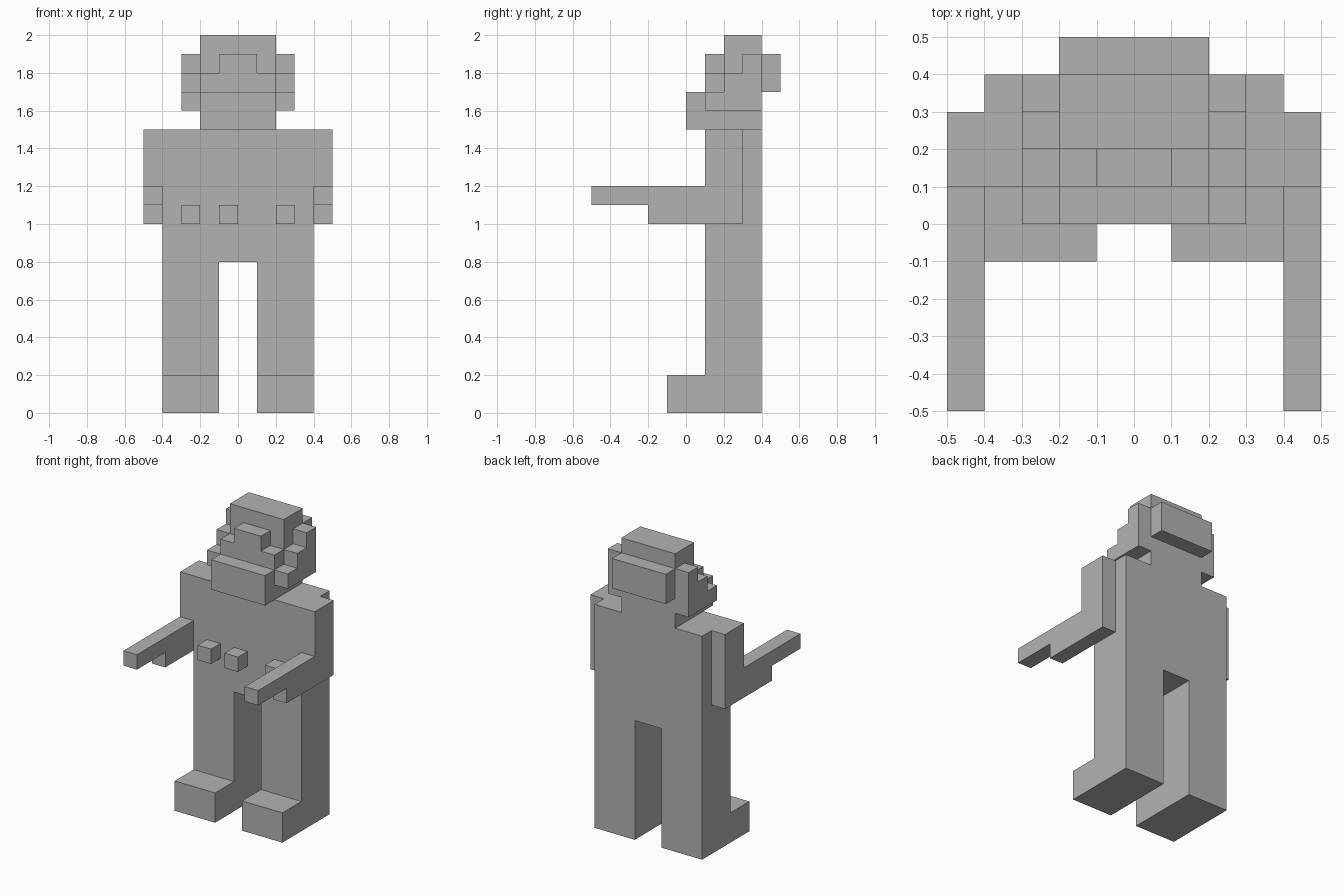
import bpy
import bmesh
from mathutils import Vector

default_cube = bpy.data.objects.get("Cube")
if default_cube:
    bpy.data.objects.remove(default_cube, do_unlink=True)

grey = bpy.data.materials.new("plain grey")
grey.use_nodes = True
grey.diffuse_color = (0.45, 0.45, 0.45, 1)
grey.node_tree.nodes["Principled BSDF"].inputs["Base Color"].default_value = (0.45, 0.45, 0.45, 1)


def extrude_profile(name, profile, axis, start, end):
    """Extrude a flat outline along x (points are y, z) or y (points are x, z)."""
    bm = bmesh.new()
    if axis == "x":
        corners = [Vector((start, a, z)) for a, z in profile]
        depth = Vector((end - start, 0, 0))
    else:
        corners = [Vector((a, start, z)) for a, z in profile]
        depth = Vector((0, end - start, 0))
    face = bm.faces.new([bm.verts.new(c) for c in corners])
    result = bmesh.ops.extrude_face_region(bm, geom=[face], use_keep_orig=True)
    moved = [g for g in result["geom"] if isinstance(g, bmesh.types.BMVert)]
    bmesh.ops.translate(bm, verts=moved, vec=depth)
    bmesh.ops.recalc_face_normals(bm, faces=bm.faces)
    mesh = bpy.data.meshes.new(name)
    bm.to_mesh(mesh)
    bm.free()
    mesh.materials.append(grey)
    obj = bpy.data.objects.new(name, mesh)
    bpy.context.collection.objects.link(obj)
    return obj


def box(name, x, y, z):
    outline = [(x[0], z[0]), (x[1], z[0]), (x[1], z[1]), (x[0], z[1])]
    return extrude_profile(name, outline, "y", *y)


# Torso and legs in one outline
half = [(0.1, 0.8), (0.1, 0), (0.4, 0), (0.4, 1.5)]
outline = half + [(-x, z) for x, z in reversed(half)]
extrude_profile("torso_and_legs", outline, "y", 0.1, 0.4)

# Head with chin, stepped face, crown and block at the back
head = [(0, 1.5), (0.4, 1.5), (0.4, 1.7), (0.5, 1.7), (0.5, 1.9), (0.4, 1.9),
        (0.4, 2), (0.2, 2), (0.2, 1.8), (0.1, 1.8), (0.1, 1.7), (0, 1.7)]
extrude_profile("head", head, "x", -0.2, 0.2)
box("brow", (-0.1, 0.1), (0.1, 0.2), (1.8, 1.9))

# Paired parts: bent arm, stepped side of the head, foot
arm = [(0.3, 1), (0.3, 1.5), (0.1, 1.5), (0.1, 1.2), (-0.5, 1.2),
       (-0.5, 1.1), (-0.2, 1.1), (-0.2, 1)]
head_side = [(0.1, 1.6), (0.4, 1.6), (0.4, 1.9), (0.3, 1.9), (0.3, 1.8),
             (0.2, 1.8), (0.2, 1.7), (0.1, 1.7)]
for side, s in (("left", 1), ("right", -1)):
    extrude_profile(side + "_arm", arm, "x", s * 0.4, s * 0.5)
    extrude_profile(side + "_head_side", head_side, "x", s * 0.2, s * 0.3)
    box(side + "_foot", (s * 0.1, s * 0.4), (-0.1, 0.1), (0, 0.2))

# Small cubes along the belt
for i, x in enumerate((-0.3, -0.1, 0.2)):
    box(f"belt_block_{i + 1}", (x, x + 0.1), (0, 0.1), (1, 1.1))
